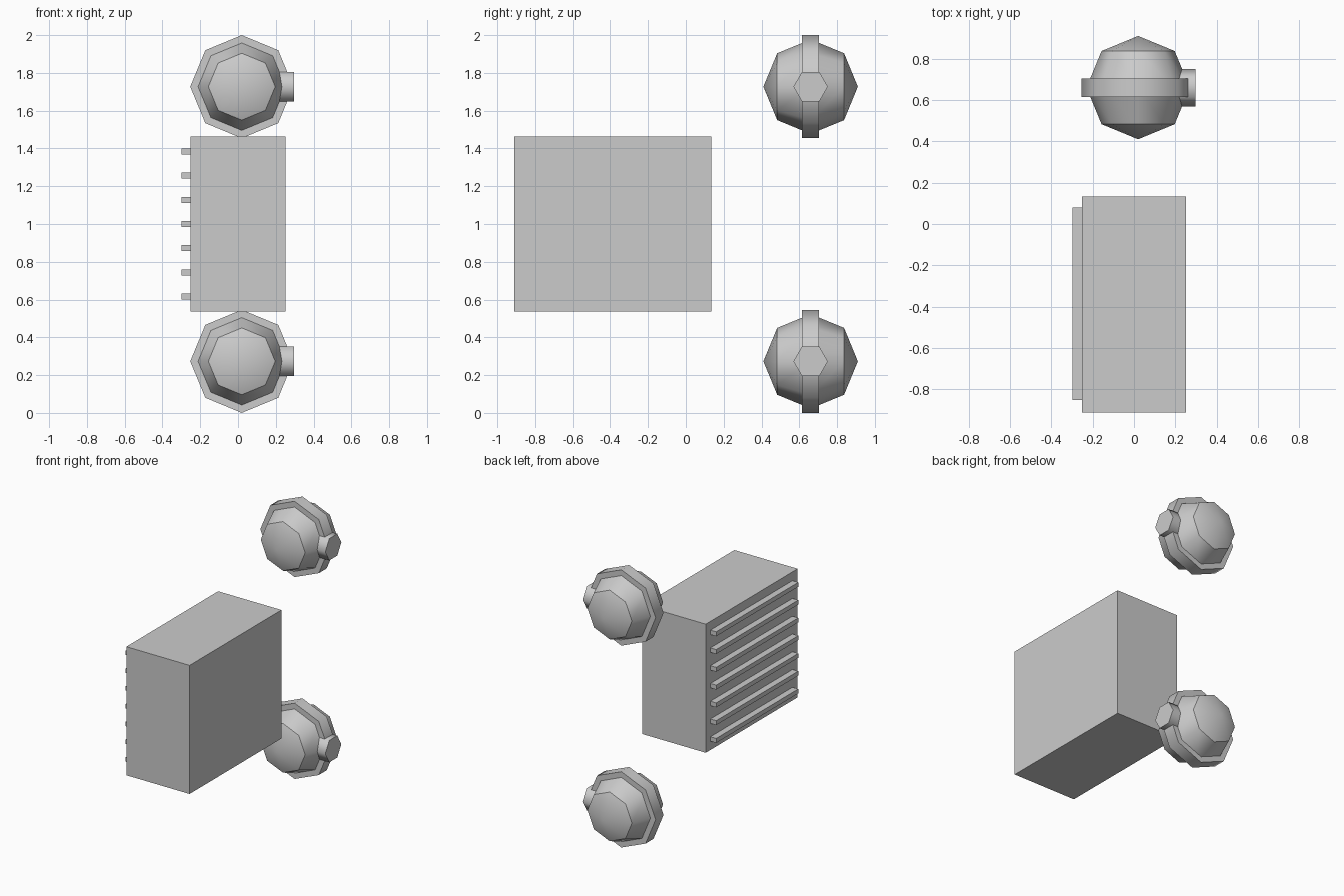
import bpy, bmesh, math
from mathutils import Vector

if "Cube" in bpy.data.objects:
    bpy.data.objects.remove(bpy.data.objects["Cube"])

grey = bpy.data.materials.new("light grey")
grey.diffuse_color = (0.6, 0.6, 0.6, 1)
grey.use_nodes = True
grey.node_tree.nodes["Principled BSDF"].inputs["Base Color"].default_value = grey.diffuse_color


def finish(name, bm):
    bmesh.ops.recalc_face_normals(bm, faces=bm.faces)
    me = bpy.data.meshes.new(name)
    bm.to_mesh(me)
    bm.free()
    me.materials.append(grey)
    ob = bpy.data.objects.new(name, me)
    bpy.context.collection.objects.link(ob)
    return ob


def box(name, lo, hi):
    bm = bmesh.new()
    bmesh.ops.create_cube(bm, size=1)
    for v in bm.verts:
        v.co = Vector([l + (c + 0.5) * (h - l) for l, h, c in zip(lo, hi, v.co)])
    return finish(name, bm)


def lathe(name, centre, axis, sides, profile):
    """Turn (offset along axis, radius) pairs; smooth around, sharp at each ring."""
    bm = bmesh.new()
    rings = []
    for off, r in profile:
        ring = []
        for i in range(sides if r > 0 else 1):
            a = 2 * math.pi * i / sides
            c, s = r * math.cos(a), r * math.sin(a)
            p = (c, off, s) if axis == 'Y' else (off, c, s)
            ring.append(bm.verts.new(Vector(centre) + Vector(p)))
        rings.append(ring)
    for a, b in zip(rings, rings[1:]):
        for i in range(sides):
            j = (i + 1) % sides
            quad = [a[i % len(a)], a[j % len(a)], b[j % len(b)], b[i % len(b)]]
            bm.faces.new(list(dict.fromkeys(quad))).smooth = True
    for ring in (rings[0], rings[-1]):
        if len(ring) > 1:
            bm.faces.new(ring)
    for ring in rings:
        for i in range(len(ring)):
            e = bm.edges.get((ring[i - 1], ring[i])) if len(ring) > 1 else None
            if e:
                e.smooth = False
    return finish(name, bm)


# Main casing with seven slats on its left side
box("casing", (-0.252, -0.911, 0.537), (0.252, 0.134, 1.463))
for k in range(7):
    z = 1.0 + (k - 3) * 0.128
    box(f"slat_{k + 1}", (-0.298, -0.852, z - 0.016), (-0.25, 0.081, z + 0.016))

# Two faceted balls, each with a belt and a side button
for label, z in (("lower", 0.273), ("upper", 1.727)):
    c = (0.02, 0.66, z)
    lathe(label + "_ball", c, 'Y', 8,
          [(-0.25, 0), (-0.177, 0.177), (0, 0.25), (0.177, 0.177), (0.25, 0)])
    lathe(label + "_belt", c, 'Y', 8, [(-0.045, 0.273), (0.045, 0.273)])
    lathe(label + "_button", c, 'X', 6, [(0.18, 0.091), (0.277, 0.091)])
